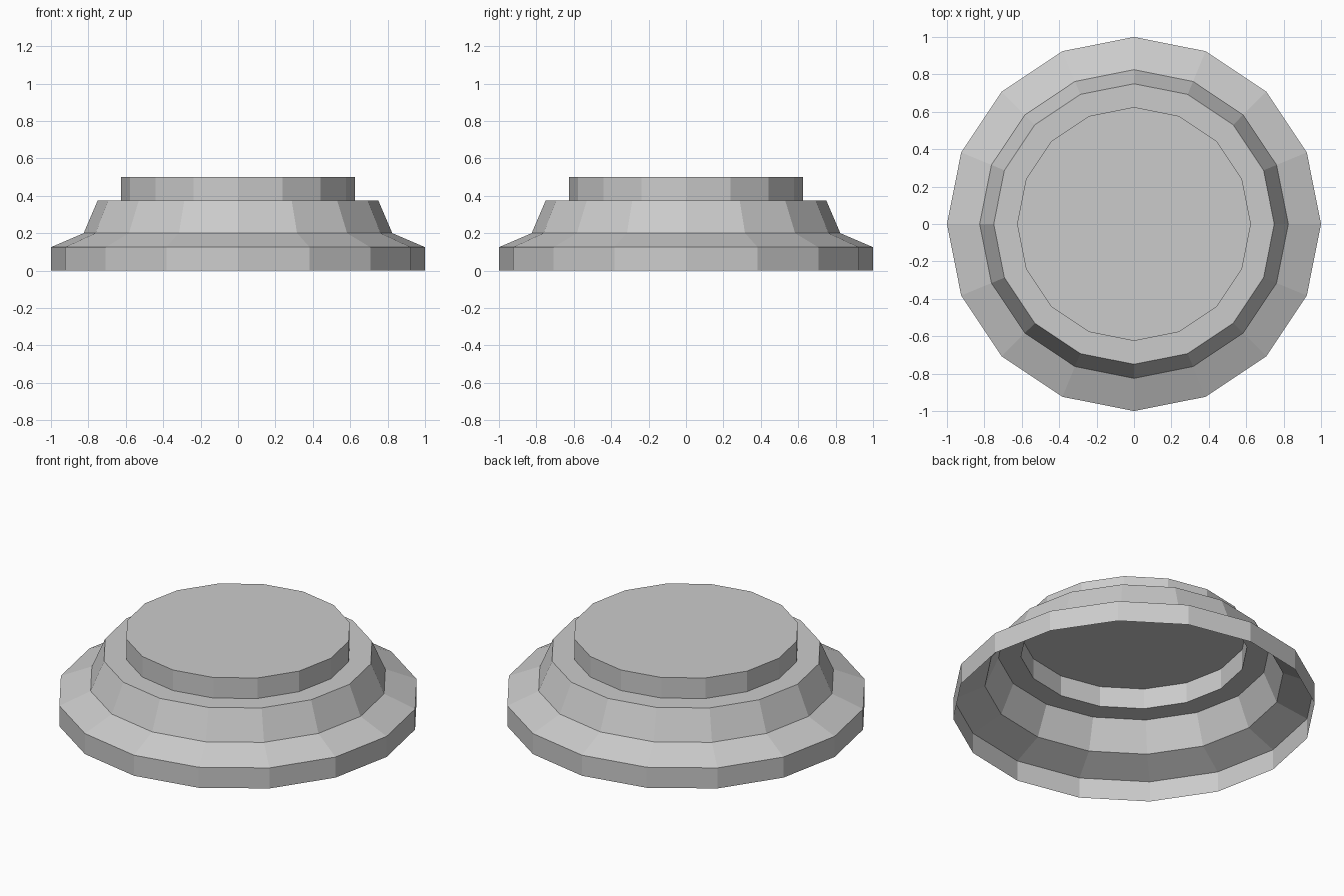
import bpy
import bmesh
from math import cos, sin, tau

if "Cube" in bpy.data.objects:
    bpy.data.objects.remove(bpy.data.objects["Cube"])

SIDES = 16
# Stepped outline (radius, height), from the bottom rim to the top edge
PROFILE = [(1.0, 0.0), (1.0, 0.125), (0.825, 0.2),
           (0.75, 0.375), (0.625, 0.375), (0.625, 0.5)]

bm = bmesh.new()

# One ring of vertices per profile point
rings = [[bm.verts.new((r * cos(tau * i / SIDES), r * sin(tau * i / SIDES), z))
          for i in range(SIDES)] for r, z in PROFILE]

# Side walls and ledges
for low, high in zip(rings, rings[1:]):
    for i in range(SIDES):
        j = (i + 1) % SIDES
        bm.faces.new((low[i], low[j], high[j], high[i]))

# Flat top; the underside stays open and hollow
bm.faces.new(rings[-1])

mesh = bpy.data.meshes.new("stepped_round_base")
bm.to_mesh(mesh)
bm.free()
base = bpy.data.objects.new("stepped_round_base", mesh)
bpy.context.collection.objects.link(base)
